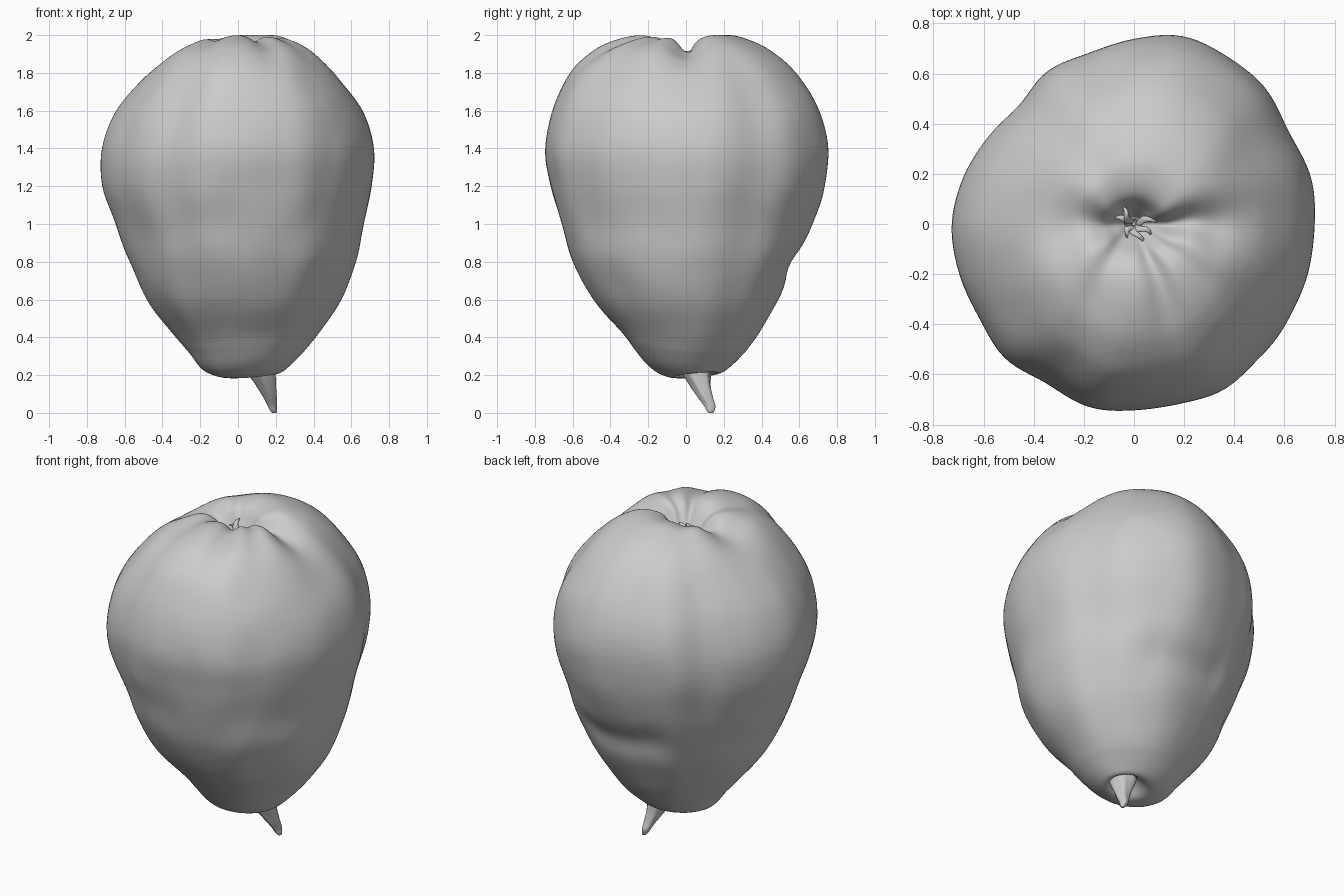
import bpy, math
from mathutils import Vector, noise


def spline(pts, i, t):
    """Catmull-Rom between pts[i] and pts[i+1] (tuples of equal length)."""
    n = len(pts)
    p = [pts[min(max(i + k, 0), n - 1)] for k in (-1, 0, 1, 2)]
    return [0.5 * (2 * b + (c - a) * t + (2 * a - 5 * b + 4 * c - d) * t * t
                   + (3 * b - a - 3 * c + d) * t ** 3) for a, b, c, d in zip(*p)]


def skin(name, rings):
    """Join rings of equal length into a closed smooth mesh."""
    n = len(rings[0])
    verts = [v for r in rings for v in r]
    faces = [(j * n + i, j * n + (i + 1) % n, (j + 1) * n + (i + 1) % n, (j + 1) * n + i)
             for j in range(len(rings) - 1) for i in range(n)]
    faces += [tuple(reversed(range(n))), tuple(range(len(verts) - n, len(verts)))]
    me = bpy.data.meshes.new(name)
    me.from_pydata(verts, [], faces)
    me.polygons.foreach_set("use_smooth", [True] * len(me.polygons))
    ob = bpy.data.objects.new(name, me)
    bpy.context.collection.objects.link(ob)
    return ob


# Fruit profile: z, right, left, back, front, lobe strength, crown groove strength
PROFILE = [
    (0.29, 0.13, 0.11, 0.06, 0.04, 0, 0),
    (0.25, 0.17, 0.05, 0.11, -0.01, 0, 0),
    (0.20, 0.215, -0.04, 0.17, -0.06, 0.1, 0),
    (0.235, 0.27, -0.17, 0.235, -0.16, 0.2, 0),
    (0.31, 0.337, -0.25, 0.305, -0.25, 0.3, 0),
    (0.42, 0.425, -0.345, 0.385, -0.335, 0.4, 0),
    (0.60, 0.545, -0.48, 0.49, -0.49, 0.5, 0),
    (0.80, 0.625, -0.572, 0.585, -0.602, 0.6, 0),
    (1.00, 0.66, -0.645, 0.67, -0.665, 0.75, 0),
    (1.20, 0.705, -0.715, 0.732, -0.72, 0.95, 0),
    (1.40, 0.718, -0.717, 0.75, -0.745, 1, 0),
    (1.60, 0.66, -0.645, 0.705, -0.71, 1, 0.1),
    (1.80, 0.53, -0.50, 0.585, -0.615, 0.9, 0.4),
    (1.92, 0.42, -0.385, 0.445, -0.49, 0.8, 0.75),
    (1.98, 0.32, -0.28, 0.32, -0.36, 0.6, 1),
    (2.00, 0.23, -0.20, 0.22, -0.23, 0.4, 1),
    (1.97, 0.14, -0.13, 0.12, -0.14, 0.2, 0.9),
    (1.89, 0.08, -0.08, 0.065, -0.075, 0, 0.4),
    (1.82, 0.03, -0.03, 0.025, -0.03, 0, 0),
]
# Lobes: outline radius relative to an ellipse, every 15 degrees
LOBES = [1.005, 1.01, 0.985, 1.025, 1.03, 1.03, 0.985, 0.94, 0.94, 0.89, 0.92, 0.97,
         1.005, 1.0, 0.99, 1.015, 0.98, 1.01, 0.995, 0.995, 1.015, 1.0, 0.995, 1.0]
# Crown grooves: angle, width (degrees), depth
GROOVES = [(4, 17, 0.09), (178, 26, 0.085), (125, 18, 0.02),
           (232, 17, 0.03), (292, 13, 0.035), (325, 12, 0.02)]
# Surface dents and swellings: x, y, z, size, amount
DENTS = [(-0.42, -0.46, 0.92, 0.13, -0.012), (-0.05, -0.68, 1.0, 0.13, -0.01),
         (0.45, -0.40, 0.70, 0.12, -0.01), (-0.55, 0.3, 0.8, 0.13, -0.01)]
DENTS += [(x, 0.58, 0.78, 0.10, -0.025) for x in (-0.15, 0.0, 0.15, 0.3)]


def fruit_point(row, deg):
    z, xp, xm, yp, ym, lobe, groove = row
    f = deg / 15 % 24
    i = int(f)
    ring = [(LOBES[(i + k) % 24],) for k in (-1, 0, 1, 2)]
    m = 1 + lobe * (spline(ring, 1, f - i)[0] - 1)
    c, s = math.cos(math.radians(deg)), math.sin(math.radians(deg))
    cx, cy = (xp + xm) / 2, (yp + ym) / 2
    drop = 0
    for a, w, d in GROOVES:
        da = (deg - a + 180) % 360 - 180
        drop += d * math.exp(-(da / w) ** 2)
    p = Vector((cx + (xp - xm) / 2 * c * m, cy + (yp - ym) / 2 * s * m, z - groove * drop))
    # underside leans lower towards the front left
    low = max(0, 1 - abs(z - 0.2) / 0.12)
    p.z += low * 0.09 * ((p.x - 0.1) + (p.y - 0.04))
    out = Vector((c, s, 0))
    push = sum(a * math.exp(-(p - Vector((x, y, h))).length_squared / r ** 2)
               for x, y, h, r, a in DENTS)
    side = 1 if 0.35 < z < 1.85 else 0.3
    push += 0.006 * side * noise.noise(p * 4.5)
    return p + out * push


STEPS, SEG = 6, 144
rings = []
for i in range(len(PROFILE) - 1):
    for k in range(STEPS):
        row = spline(PROFILE, i, k / STEPS)
        rings.append([fruit_point(row, 360 * j / SEG) for j in range(SEG)])
rings.append([fruit_point(PROFILE[-1], 360 * j / SEG) for j in range(SEG)])
skin("fruit_body", rings)

# Woody stem: x, y, z, radius x, radius y
STEM = [(0.115, 0.045, 0.30, 0.07, 0.07), (0.125, 0.055, 0.22, 0.072, 0.074),
        (0.15, 0.08, 0.14, 0.05, 0.053), (0.17, 0.105, 0.08, 0.034, 0.038),
        (0.18, 0.125, 0.04, 0.024, 0.03), (0.188, 0.13, 0.012, 0.018, 0.02),
        (0.192, 0.132, 0.0, 0.010, 0.010)]
stem = []
for i in range(len(STEM) - 1):
    for k in range(4):
        x, y, z, rx, ry = spline(STEM, i, k / 4)
        ring = []
        for j in range(20):
            a = -math.tau * j / 20
            r = 1 + 0.09 * math.cos(5 * a + z * 12)
            ring.append(Vector((x + rx * r * math.cos(a), y + ry * r * math.sin(a), max(z, 0))))
        stem.append(ring)
stem.append([Vector((v.x, v.y, 0)) for v in stem[-1]])
skin("stem", stem)

# Dried calyx: curled sepals in the crown pit (angle, length, height)
for n, (deg, length, h) in enumerate([(130, 0.07, 0.09), (165, 0.07, 0.06), (235, 0.05, 0.05),
                                      (290, 0.07, 0.06), (325, 0.07, 0.07), (10, 0.08, 0.06)]):
    a = math.radians(deg)
    d, side = Vector((math.cos(a), math.sin(a), 0)), Vector((-math.sin(a), math.cos(a), 0))
    sepal = []
    for k in range(7):
        t = k / 6
        c = Vector((0, 0, 1.825)) + d * (0.01 + length * t ** 1.3) \
            + Vector((0, 0, h * math.sin(t * 2.2))) + side * 0.012 * math.sin(t * 5 + n)
        w = 0.018 * (1 - t) ** 0.7 + 0.003
        sepal.append([c + side * w * math.cos(q) + Vector((0, 0, 0.005 * math.sin(q)))
                      - d * 0.004 * math.sin(q) for q in [math.tau * j / 8 for j in range(8)]])
    skin(f"calyx_sepal_{n + 1}", sepal)
